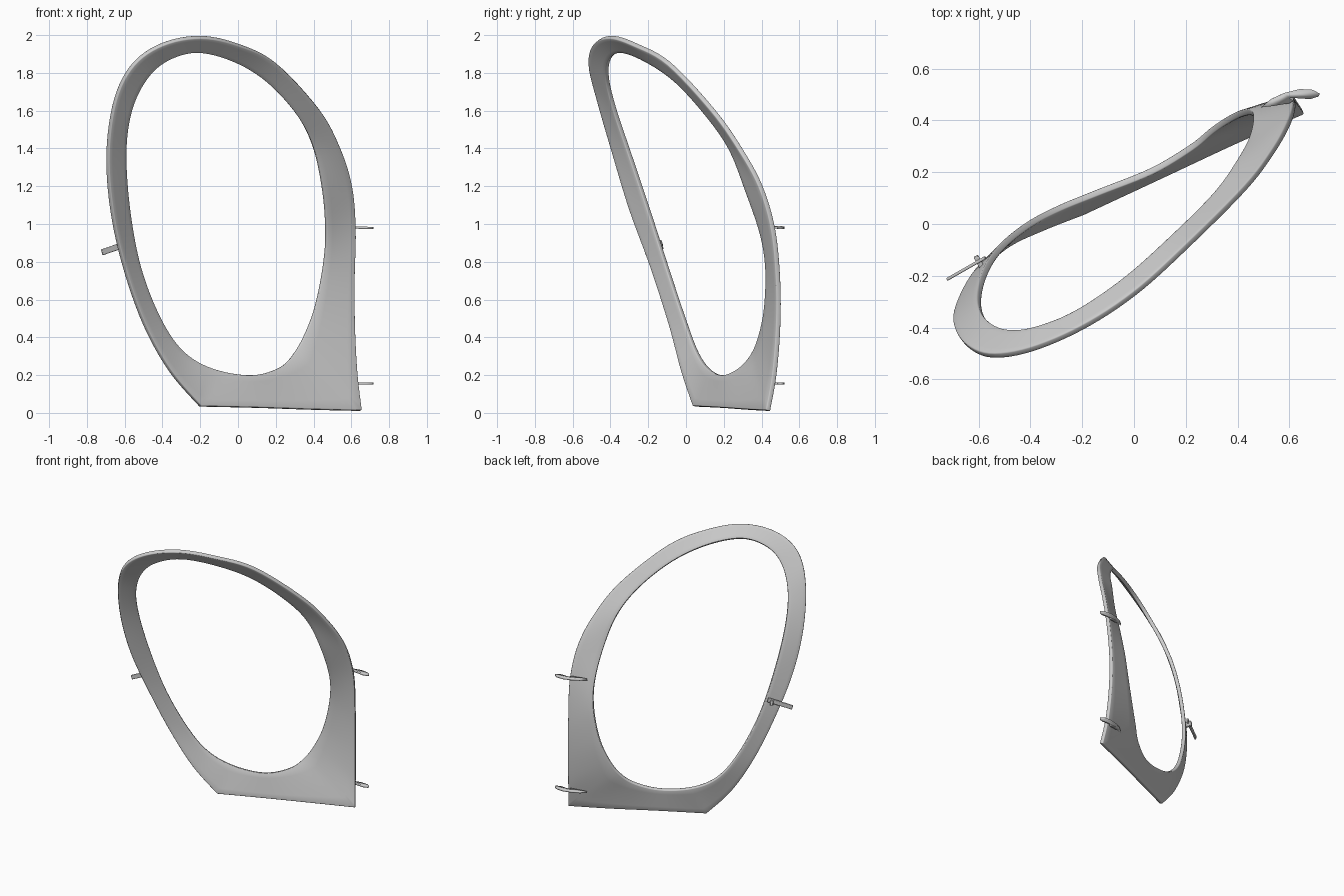
import bpy, bmesh, math
from mathutils import Vector as V

if "Cube" in bpy.data.objects:
    bpy.data.objects.remove(bpy.data.objects["Cube"])

# Outer and inner edge guide points, paired, starting at the lower right corner
OUTER = [(.652,.435,.012),(.63,.468,.2),(.617,.488,.45),(.615,.488,.7),(.62,.462,.97),(.60,.395,1.2),
         (.54,.285,1.4),(.43,.14,1.605),(.2,-.09,1.85),(0,-.27,1.95),(-.2,-.40,1.99),(-.4,-.485,1.952),
         (-.555,-.508,1.845),(-.65,-.465,1.66),(-.69,-.385,1.38),(-.67,-.295,1.08),(-.605,-.185,.78),
         (-.497,-.085,.47),(-.358,-.018,.22),(-.2,.045,.035),(.1,.185,.028),(.4,.325,.018)]
INNER = [(.30,.36,.32),(.36,.40,.43),(.41,.425,.57),(.45,.43,.77),(.465,.40,.95),(.45,.325,1.17),
         (.40,.235,1.40),(.31,.11,1.58),(.15,-.05,1.755),(-.03,-.21,1.865),(-.22,-.34,1.912),
         (-.38,-.405,1.867),(-.49,-.415,1.765),(-.567,-.375,1.6),(-.597,-.30,1.38),(-.577,-.195,1.07),
         (-.517,-.095,.76),(-.41,-.005,.49),(-.29,.06,.32),(-.13,.125,.23),(.07,.205,.198),(.22,.295,.24)]
STEPS, ROWS, THICK = 6, 5, 0.026


def spline(points, corners=()):
    """Closed smooth curve through the points, broken at the corners."""
    p, n, out = [V(q) for q in points], len(points), []
    for i in range(n):
        b, c = p[i], p[(i + 1) % n]
        a = b if i in corners else p[i - 1]
        d = c if (i + 1) % n in corners else p[(i + 2) % n]
        for s in range(STEPS):
            t = s / STEPS
            out.append(.5 * (2*b + (c - a)*t + (2*a - 5*b + 4*c - d)*t*t + (3*b - a - 3*c + d)*t**3))
    return out


def finish(bm, name, bevel=0, thick=0):
    bmesh.ops.recalc_face_normals(bm, faces=bm.faces)
    me = bpy.data.meshes.new(name)
    bm.to_mesh(me)
    bm.free()
    ob = bpy.data.objects.new(name, me)
    bpy.context.collection.objects.link(ob)
    if thick:
        m = ob.modifiers.new("thickness", 'SOLIDIFY')
        m.thickness, m.offset = thick, 0
    if bevel:
        m = ob.modifiers.new("soft_edges", 'BEVEL')
        m.width, m.segments, m.limit_method, m.angle_limit = bevel, 2, 'ANGLE', math.radians(45)
    bpy.ops.object.select_all(action='DESELECT')
    ob.select_set(True)
    bpy.context.view_layer.objects.active = ob
    bpy.ops.object.shade_smooth_by_angle(angle=math.radians(40))
    return ob


# Curved frame surface lofted between the two edges
bm = bmesh.new()
outer, inner = spline(OUTER, (0, 19)), spline(INNER)
rings = [[bm.verts.new(o.lerp(i, r / ROWS)) for o, i in zip(outer, inner)] for r in range(ROWS + 1)]
n = len(outer)
for r0, r1 in zip(rings, rings[1:]):
    for k in range(n):
        bm.faces.new((r0[k], r0[(k + 1) % n], r1[(k + 1) % n], r1[k]))
finish(bm, "frame", bevel=.005, thick=THICK)

# Flat crescent hinge hooks on the right edge
HOOK = [(.49,.45),(.53,.483),(.58,.506),(.64,.521),(.69,.518),(.717,.503),(.712,.492),
        (.68,.482),(.64,.485),(.60,.487),(.615,.475),(.60,.466),(.54,.456)]
for name, z in (("upper_hook", .982), ("lower_hook", .155)):
    bm = bmesh.new()
    bm.faces.new([bm.verts.new((x, y, z + .03 * (.6 - x) * (z > .5))) for x, y in HOOK])
    finish(bm, name, thick=.012)


def bar(name, a, b, width, height):
    """Thin box running from a to b."""
    a, b = V(a), V(b)
    u = (b - a).normalized()
    s = u.cross(V((0, 0, 1))).normalized()
    w = s.cross(u)
    bm = bmesh.new()
    bmesh.ops.create_cube(bm, size=1)
    for v in bm.verts:
        x, y, z = v.co
        v.co = (a + b) / 2 + u * x * (b - a).length + s * y * width + w * z * height
    finish(bm, name, bevel=.004)


# Latch tab and its clip on the left edge
bar("latch_tab", (-.72, -.213, .85), (-.575, -.13, .90), .012, .032)
bar("latch_clip", (-.61, -.125, .885), (-.583, -.175, .875), .02, .035)
